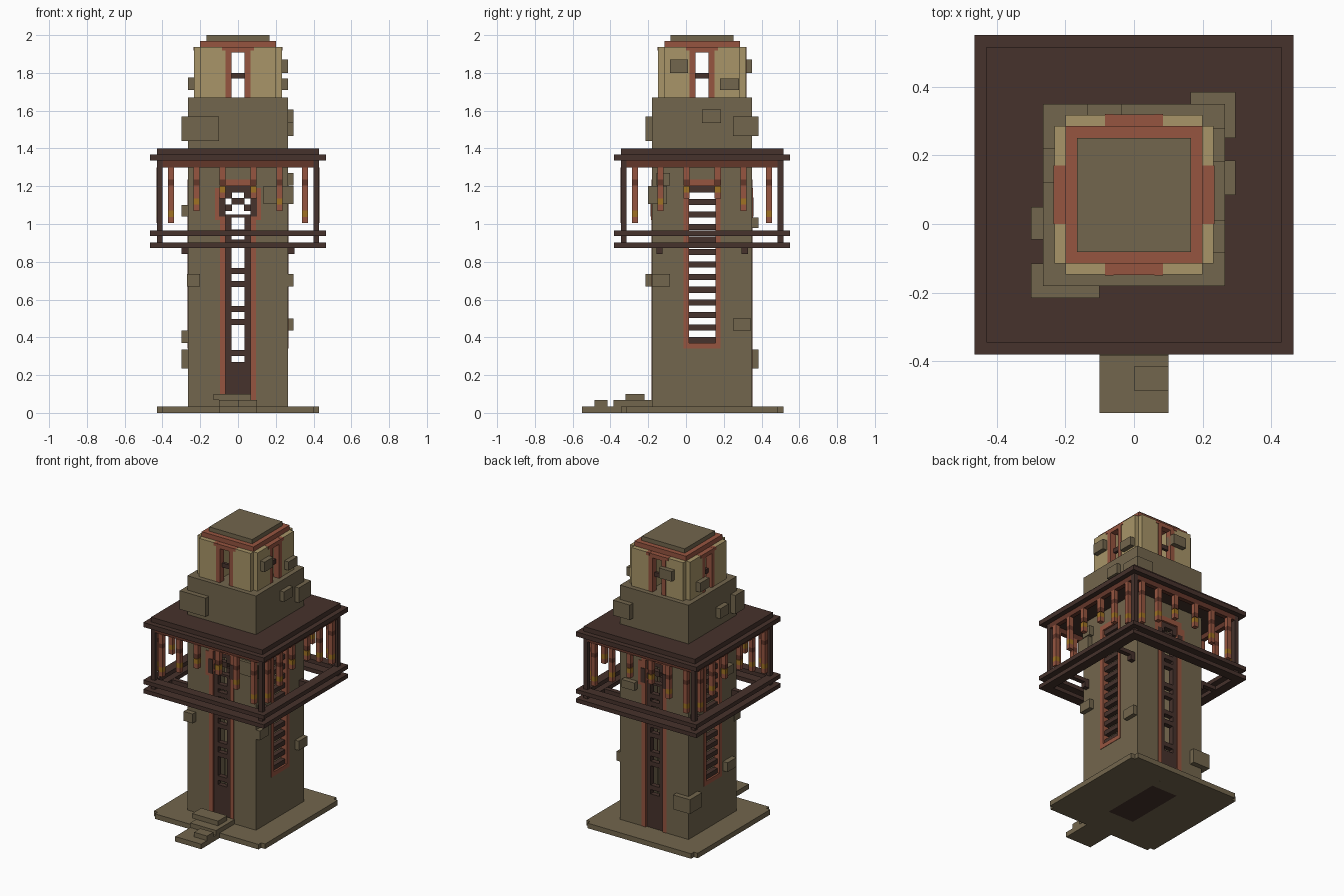
import bpy, bmesh

CY = 0.085  # tower axis in y


def mat(name, rgb):
    m = bpy.data.materials.new(name)
    m.diffuse_color = (*rgb, 1)
    return m


STONE = mat("olive stone", (.171, .133, .074))
CREAM = mat("cream stone", (.392, .301, .138))
RED = mat("brick red", (.305, .091, .051))
DARK = mat("dark wood", (.061, .032, .025))
RUST = mat("dark rust", (.127, .038, .023))
GOLD = mat("gold", (.352, .171, .017))


def build(name, material, boxes):
    """One object from boxes given as (x0, x1, y0, y1, z0, z1)."""
    bm = bmesh.new()
    for x0, x1, y0, y1, z0, z1 in boxes:
        r = bmesh.ops.create_cube(bm, size=1)
        for v in r["verts"]:
            v.co.x = x1 if v.co.x > 0 else x0
            v.co.y = y1 if v.co.y > 0 else y0
            v.co.z = z1 if v.co.z > 0 else z0
    me = bpy.data.meshes.new(name)
    bm.to_mesh(me)
    bm.free()
    me.materials.append(material)
    ob = bpy.data.objects.new(name, me)
    bpy.context.collection.objects.link(ob)
    return ob


def side(k, u0, u1, d0, d1, z0, z1):
    """Box on side k (0 front, 1 right, 2 back, 3 left): u along, d outward."""
    if k == 0:
        return (u0, u1, CY - d1, CY - d0, z0, z1)
    if k == 1:
        return (d0, d1, CY + u0, CY + u1, z0, z1)
    if k == 2:
        return (-u1, -u0, CY + d0, CY + d1, z0, z1)
    return (-d1, -d0, CY - u1, CY - u0, z0, z1)


def sides(ks, *box):
    return [side(k, *box) for k in ks]


def both(ks, u0, u1, *rest):
    return sides(ks, u0, u1, *rest) + sides(ks, -u1, -u0, *rest)


def square(h, z0, z1):
    return (-h, h, CY - h, CY + h, z0, z1)


ALL, FB, LR = range(4), (0, 2), (1, 3)

# ground slab with a dark floor panel, and entrance steps
build("base_slab", STONE, [
    (-.43, -.1, CY - .40, CY + .40, 0, .035), (.1, .43, CY - .40, CY + .40, 0, .035),
    (-.1, .1, CY - .40, CY - .215, 0, .035), (-.1, .1, CY + .215, CY + .40, 0, .035),
    (-.40, .40, CY - .43, CY - .40, 0, .035), (-.40, .40, CY + .40, CY + .43, 0, .035)])
build("floor_panel", DARK, [(-.1, .1, CY - .215, CY + .215, 0, .034)])
build("entrance_steps", STONE, [
    (-.1, .1, -.55, -.345, 0, .035), (0, .1, -.485, -.415, .035, .067),
    (-.1, .1, -.385, -.18, .035, .067), (-.13, .07, -.32, -.22, .067, .1)])

# hollow shaft: four corner piers, low side walls, solid top
piers = [(sx, sx + .17, CY + sy, CY + sy + .17, .03, 1.235)
         for sx in (-.265, .095) for sy in (-.265, .095)]
build("shaft", STONE, piers + sides(LR, -.095, .095, .22, .265, .03, .34)
      + [square(.265, 1.235, 1.67)])

# red frames around the tall openings
build("door_frames", RED, both(FB, .065, .095, .225, .268, .035, 1.235)
      + both(FB, .095, .122, .225, .269, 1.02, 1.19)
      + sides(FB, -.065, .065, .225, .268, 1.2, 1.235))
build("window_frames", RED, both(LR, .07, .098, .225, .268, .34, 1.235)
      + sides(LR, -.07, .07, .225, .268, .34, .37)
      + sides(LR, -.07, .07, .225, .268, 1.2, 1.235))

# dark lattices inside the openings
lattice = both(FB, .035, .066, .22, .255, .1, 1.04)
lattice += sides(FB, -.066, .066, .22, .255, .035, .27)
for z in (.30, .466, .535, .667, .735, .885, .94):
    lattice += sides(FB, -.04, .04, .22, .255, z, z + .032)
lattice += both(FB, .065, .1, .225, .272, 1.04, 1.14)
lattice += sides(FB, -.066, .066, .22, .255, 1.168, 1.2)
lattice += both(FB, .032, .066, .22, .255, 1.135, 1.168)
lattice += sides(FB, -.034, .034, .22, .255, 1.102, 1.137)
lattice += both(FB, .032, .066, .22, .255, 1.07, 1.104)
lattice += sides(FB, -.066, .066, .22, .255, 1.035, 1.05)
build("door_lattice", DARK, lattice)
build("window_slats", DARK, [
    b for i in range(13)
    for b in sides(LR, -.071, .071, .22, .255, .37 + .0665 * i, .402 + .0665 * i)])

# protruding stones
build("loose_stones", STONE, [
    (-.3, -.1, -.215, -.115, 1.44, 1.57), (.165, .295, .25, .385, 1.465, 1.57),
    (.25, .295, .085, .185, 1.535, 1.605), (-.3, -.25, -.045, .05, 1.47, 1.54),
    (.2, .265, -.085, .01, 1.80, 1.87), (.2, .265, .18, .28, 1.71, 1.77),
    (-.135, -.035, .28, .35, 1.80, 1.87), (-.265, -.2, .12, .22, 1.71, 1.775),
    (-.27, -.2, -.215, -.15, .67, .735), (.23, .295, -.18, -.085, .67, .735),
    (.23, .295, .25, .345, .435, .5), (-.3, -.17, .25, .385, .235, .335),
    (-.3, -.23, -.13, -.03, .37, .435), (-.3, -.23, -.1, 0, 1.04, 1.1),
    (.135, .295, -.2, -.1, 1.105, 1.2), (.23, .295, -.155, -.085, 1.205, 1.27),
    (.13, .23, .3, .385, .98, 1.035)])

# balcony canopy
build("canopy", DARK, [square(.43, 1.365, 1.4), square(.465, 1.335, 1.367)])
build("canopy_beam", RUST, both(FB, 0, .40, .40, .43, 1.3, 1.336)
      + sides(LR, -.40, .40, .40, .43, 1.3, 1.336))

# open double rail, corner posts and support arms
rails = []
for z in (.873, .937):
    rails += sides(FB, -.465, .465, .40, .465, z, z + .028)
    rails += sides(LR, -.40, .40, .40, .465, z, z + .028)
build("balcony_rails", DARK, rails)
build("balcony_posts", DARK, both(FB, .40, .43, .40, .43, .89, 1.337))
build("balcony_arms", DARK, both(LR, .21, .242, .26, .41, .873, .9)
      + both(LR, .21, .242, .26, .3, .84, .875))

# hanging pendants, longest at the corners
reds, bands, golds = [], [], []
for u, low in ((.355, 1.005), (.22, 1.07), (.083, 1.135)):
    w0, w1 = u - .016, u + .016
    for z0, z1 in ((low, low + .033), (low + .066, 1.205), (1.235, 1.3)):
        if z1 > z0 + .005:
            reds += both(ALL, w0, w1, .40, .432, z0, z1)
    golds += both(ALL, w0, w1, .40, .432, low + .033, low + .066)
    bands += both(ALL, w0, w1, .40, .432, 1.204, 1.236)
build("pendant_rods", RED, reds)
build("pendant_bands", RUST, bands)
build("pendant_rings", GOLD, golds)

# lantern room: stepped corner piers with red-framed windows
room = []
for sx in (-1, 1):
    for sy in (-1, 1):
        for a, b in ((.2, .232), (.232, .2)):
            x, y = sorted((sx * .065, sx * a)), sorted((sy * .065, sy * b))
            room.append((x[0], x[1], CY + y[0], CY + y[1], 1.67, 1.937))
build("lantern_room", CREAM, room)
build("lantern_frames", RED, both(ALL, .035, .066, .19, .234, 1.67, 1.937)
      + sides(ALL, -.035, .035, .19, .234, 1.908, 1.937)
      + both(ALL, .06, .085, .19, .235, 1.918, 1.938))
build("lantern_bars", DARK, sides(ALL, -.036, .036, .19, .21, 1.77, 1.8))

# stepped roof
build("roof_trim", RED, [square(.2, 1.936, 1.97)])
build("roof_cap", STONE, [square(.166, 1.97, 2.0)])
